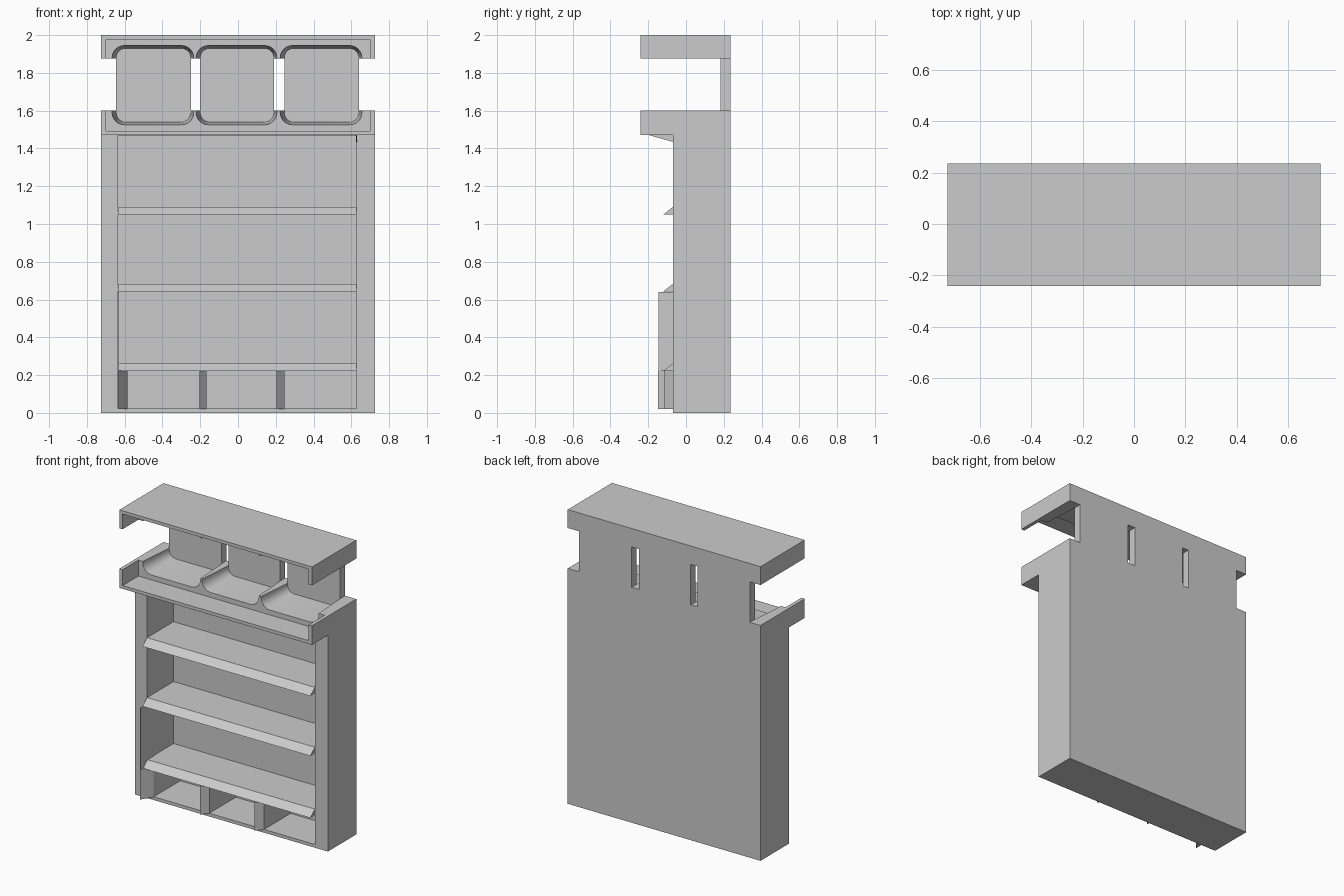
import bpy, bmesh, math

cube = bpy.data.objects.get("Cube")
if cube:
    bpy.data.objects.remove(cube, do_unlink=True)

grey = bpy.data.materials.new("plain_grey")
grey.use_nodes = True
grey.diffuse_color = (0.6, 0.6, 0.6, 1)
grey.node_tree.nodes["Principled BSDF"].inputs["Base Color"].default_value = (0.6, 0.6, 0.6, 1)


def loft(name, ring_a, ring_b):
    """Solid between two matching rings of points."""
    bm = bmesh.new()
    a = [bm.verts.new(p) for p in ring_a]
    b = [bm.verts.new(p) for p in ring_b]
    bm.faces.new(a)
    bm.faces.new(b)
    n = len(a)
    for i in range(n):
        j = (i + 1) % n
        bm.faces.new((a[i], a[j], b[j], b[i]))
    bmesh.ops.recalc_face_normals(bm, faces=bm.faces)
    mesh = bpy.data.meshes.new(name)
    bm.to_mesh(mesh)
    bm.free()
    mesh.materials.append(grey)
    obj = bpy.data.objects.new(name, mesh)
    bpy.context.collection.objects.link(obj)
    return obj


def along_x(name, profile, x0, x1):
    return loft(name, [(x0, y, z) for y, z in profile], [(x1, y, z) for y, z in profile])


def along_z(name, profile, z0, z1):
    return loft(name, [(x, y, z0) for x, y in profile], [(x, y, z1) for x, y in profile])


def box(name, x0, x1, y0, y1, z0, z1):
    return along_x(name, [(y0, z0), (y1, z0), (y1, z1), (y0, z1)], x0, x1)


def rounded_ring(x0, x1, z0, z1, r, y, steps=6):
    ring = []
    centres = [(x1 - r, z1 - r), (x0 + r, z1 - r), (x0 + r, z0 + r), (x1 - r, z0 + r)]
    for k, (cx, cz) in enumerate(centres):
        for i in range(steps + 1):
            t = math.pi / 2 * (k + i / steps)
            ring.append((cx + r * math.cos(t), y, cz + r * math.sin(t)))
    return ring


def cut(target, cutter):
    cutter.hide_render = True
    mod = target.modifiers.new("cut", "BOOLEAN")
    mod.operation = "DIFFERENCE"
    mod.solver = "EXACT"
    mod.object = cutter
    bpy.context.view_layer.objects.active = target
    bpy.ops.object.modifier_apply(modifier=mod.name)
    bpy.data.objects.remove(cutter, do_unlink=True)


FRONT, BACK, HOOD = -0.07, 0.235, -0.24
LEFT, RIGHT = 0.627, -0.635

# Cabinet carcass with overhanging head
cabinet = along_x("cabinet", [(FRONT, 0), (BACK, 0), (BACK, 2), (HOOD, 2),
                              (HOOD, 1.47), (FRONT, 1.47)], -0.725, 0.725)

# Lower shelf bay
cut(cabinet, box("bay_cutter", RIGHT, LEFT, -0.5, 0.215, 0.022, 1.468))
# Open front of the head
cut(cabinet, box("head_cutter", -0.7, 0.7, -0.5, FRONT, 1.492, 1.978))
# Three rounded compartments with tapered walls
for x0, x1 in ((-0.645, -0.25), (-0.2, 0.19), (0.245, 0.64)):
    outer = rounded_ring(x0 - 0.022, x1 + 0.016, 1.525, 1.945, 0.065, FRONT - 0.005)
    inner = rounded_ring(x0, x1, 1.54, 1.93, 0.05, 0.182)
    cut(cabinet, loft("compartment_cutter", outer, inner))
# Open band between the tray and the canopy, leaving the back panels
cut(cabinet, box("band_cutter", -1, 1, -0.5, 0.181, 1.6, 1.875))
for x0, x1 in ((-1, -0.645), (-0.25, -0.2), (0.19, 0.245), (0.64, 1)):
    cut(cabinet, box("slot_cutter", x0, x1, 0.1, 0.5, 1.6, 1.875))

# Shelves with sloped front lips
for name, z in (("upper_shelf", 1.09), ("middle_shelf", 0.683), ("lower_shelf", 0.262)):
    along_x(name, [(0.22, z), (FRONT, z), (-0.12, z - 0.04), (0.22, z - 0.04)],
            RIGHT, LEFT)

# Bin dividers with angled front ends
for name, x, w, y in (("right_divider", -0.633, 0.048, -0.148),
                      ("middle_divider", -0.205, 0.038, -0.115),
                      ("left_divider", 0.205, 0.04, -0.115)):
    along_z(name, [(x, y), (x + w, FRONT), (x + w, 0.22), (x, 0.22)], 0.02, 0.225)

# Thin cheek panel beside the lower shelves
box("right_cheek", RIGHT - 0.002, RIGHT + 0.004, -0.145, 0, 0.022, 0.64)

# Small bracket under the tray
along_x("tray_bracket", [(-0.2, 1.472), (FRONT, 1.435), (FRONT, 1.472)], LEFT - 0.003, LEFT + 0.003)

# Crisp edges with smooth compartment corners
bpy.ops.object.select_all(action="DESELECT")
cabinet.select_set(True)
bpy.context.view_layer.objects.active = cabinet
bpy.ops.object.shade_smooth_by_angle(angle=math.radians(30))
